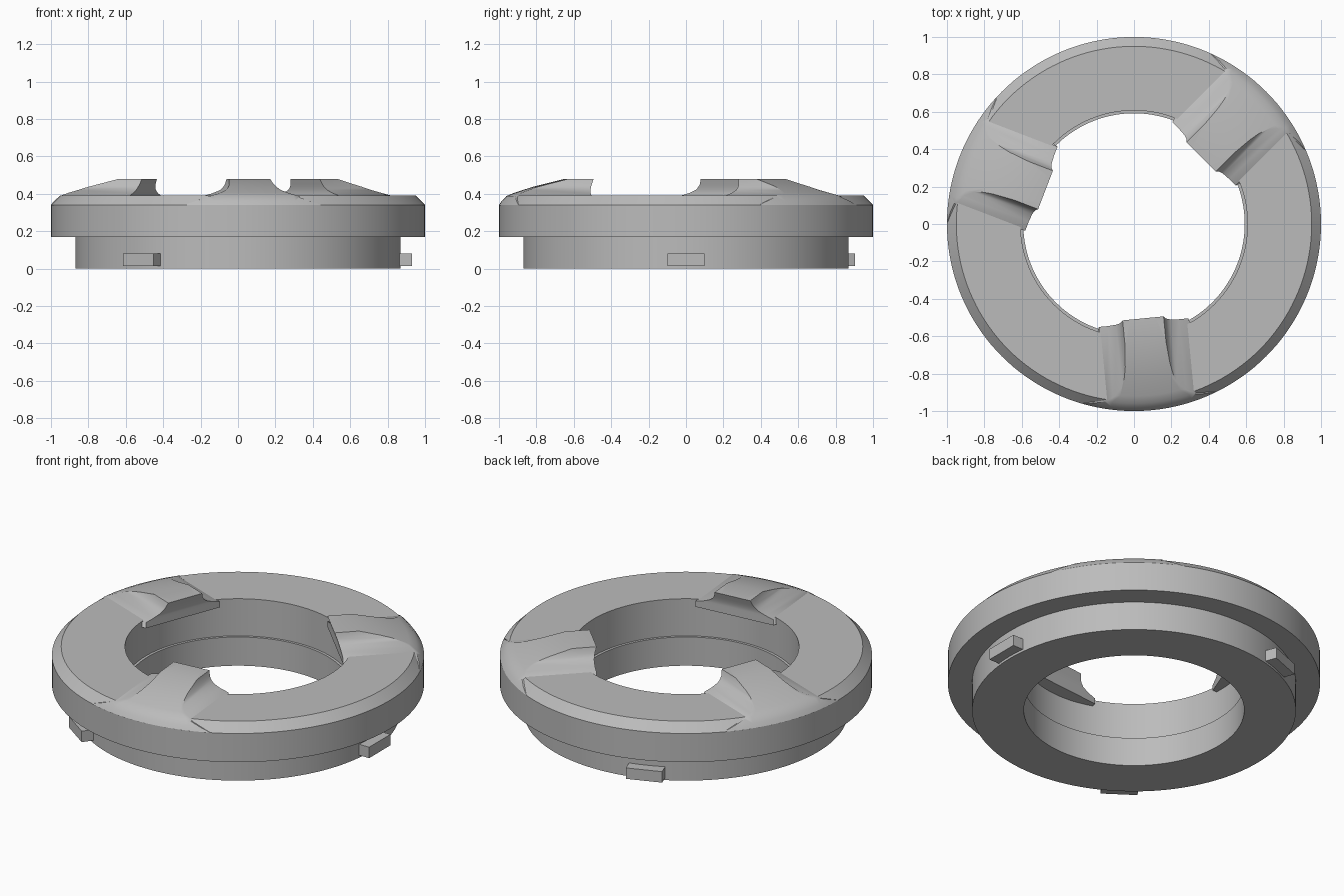
import bpy, bmesh, math
from mathutils import Matrix

cube = bpy.data.objects.get("Cube")
if cube:
    bpy.data.objects.remove(cube, do_unlink=True)

SEGMENTS = 144

grey = bpy.data.materials.new("plain_grey")
grey.use_nodes = True
colour = (0.5, 0.5, 0.5, 1)
grey.diffuse_color = colour
grey.node_tree.nodes["Principled BSDF"].inputs["Base Color"].default_value = colour


def add_object(name, bm):
    bmesh.ops.recalc_face_normals(bm, faces=bm.faces)
    mesh = bpy.data.meshes.new(name)
    bm.to_mesh(mesh)
    bm.free()
    mesh.materials.append(grey)
    obj = bpy.data.objects.new(name, mesh)
    bpy.context.collection.objects.link(obj)
    return obj


def revolve(name, profile):
    """Turn a closed (radius, height) profile around the z axis."""
    bm = bmesh.new()
    rings = []
    for i in range(SEGMENTS):
        a = math.tau * i / SEGMENTS
        rings.append([bm.verts.new((r * math.cos(a), r * math.sin(a), z)) for r, z in profile])
    n = len(profile)
    for i, ring in enumerate(rings):
        after = rings[(i + 1) % SEGMENTS]
        for j in range(n):
            k = (j + 1) % n
            bm.faces.new((ring[j], after[j], after[k], ring[k]))
    return add_object(name, bm)


def smooth(obj, degrees):
    bpy.ops.object.select_all(action='DESELECT')
    obj.select_set(True)
    bpy.context.view_layer.objects.active = obj
    bpy.ops.object.shade_smooth_by_angle(angle=math.radians(degrees))


# Stepped ring with a chamfered rim
ring_body = revolve("ring_body", [
    (0.592, 0), (0.87, 0), (0.87, 0.17), (1, 0.17), (1, 0.34),
    (0.95, 0.39), (0.607, 0.39), (0.607, 0.17), (0.592, 0.17)])
smooth(ring_body, 25)

# Rib: concave flanks, a leaning inner end and a skirt that widens outward
# Rows are (inner half width, outer half width, inner z, outer z, inner end)
rows = [(0.105, 0.105, 0.50, 0.50, 0.502),
        (0.11, 0.11, 0.48, 0.48, 0.507),
        (0.12, 0.12, 0.45, 0.45, 0.518),
        (0.131, 0.131, 0.435, 0.435, 0.523),
        (0.147, 0.147, 0.42, 0.42, 0.527),
        (0.19, 0.19, 0.402, 0.402, 0.53),
        (0.24, 0.24, 0.388, 0.388, 0.53),
        (0.24, 0.40, 0.355, 0.333, 0.53)]
bm = bmesh.new()
levels = []
for w_in, w_out, z_in, z_out, start in rows:
    levels.append([bm.verts.new(p) for p in (
        (-w_in, start, z_in), (w_in, start, z_in),
        (w_out, 1.05, z_out), (-w_out, 1.05, z_out))])
for upper, lower in zip(levels, levels[1:]):
    for j in range(4):
        k = (j + 1) % 4
        bm.faces.new((upper[j], upper[k], lower[k], lower[j]))
bm.faces.new(levels[0])
bm.faces.new(levels[-1])
rib = add_object("rib", bm)

# Trim the rib to a flat crest that falls away to the rim
envelope = revolve("rib_envelope", [
    (0.4, 0.3), (1, 0.3), (1, 0.34), (0.985, 0.362), (0.96, 0.388),
    (0.92, 0.405), (0.82, 0.437), (0.65, 0.48), (0.4, 0.48)])
envelope.hide_render = True
trim = rib.modifiers.new("trim", 'BOOLEAN')
trim.operation = 'INTERSECT'
trim.solver = 'EXACT'
trim.object = envelope
bpy.context.view_layer.update()
trimmed = bpy.data.meshes.new_from_object(
    rib.evaluated_get(bpy.context.evaluated_depsgraph_get()))
bpy.data.objects.remove(rib, do_unlink=True)
bpy.data.objects.remove(envelope, do_unlink=True)

for name, angle in (("front_rib", -84.5), ("back_left_rib", 45), ("back_right_rib", 159)):
    obj = bpy.data.objects.new(name, trimmed.copy())
    bpy.context.collection.objects.link(obj)
    obj.data.transform(Matrix.Rotation(math.radians(angle - 90), 4, 'Z'))
    smooth(obj, 28)

# Locking tabs around the lower collar
for name, angle in (("left_tab", 0), ("back_tab", 111), ("front_right_tab", 235)):
    bm = bmesh.new()
    bmesh.ops.create_cube(bm, size=1, matrix=(
        Matrix.Rotation(math.radians(angle), 4, 'Z')
        @ Matrix.Translation((0.885, 0, 0.047))
        @ Matrix.Diagonal((0.09, 0.2, 0.065, 1))))
    add_object(name, bm)
